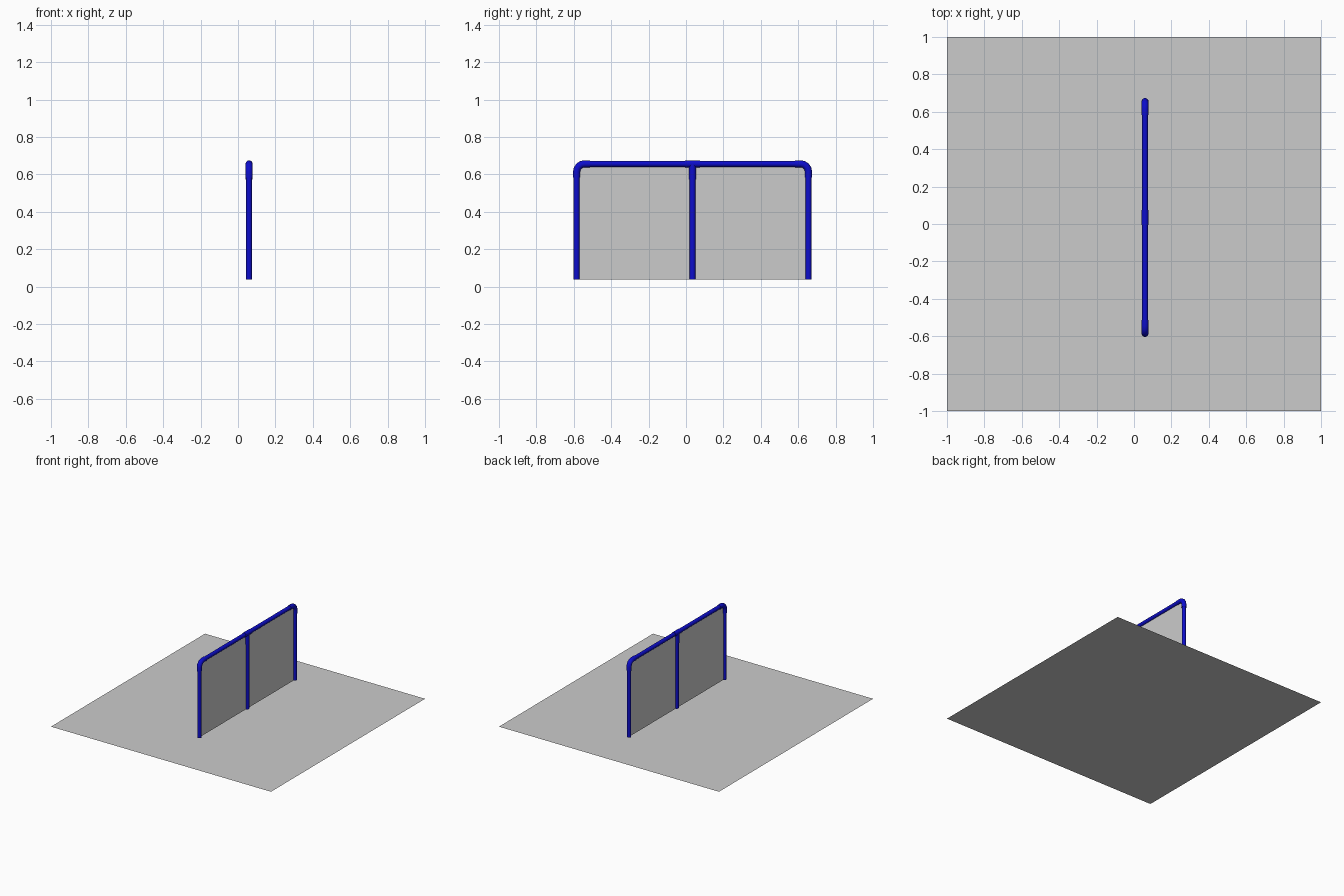
import bpy, math

if "Cube" in bpy.data.objects:
    bpy.data.objects.remove(bpy.data.objects["Cube"])

def material(name, rgb):
    m = bpy.data.materials.new(name)
    m.diffuse_color = (*rgb, 1)
    m.use_nodes = True
    m.node_tree.nodes["Principled BSDF"].inputs["Base Color"].default_value = m.diffuse_color
    return m

GREY = material("light grey", (0.6, 0.6, 0.6))
BLUE = material("pipe blue", (0.004, 0.004, 0.6))

X = 0.059                              # plane of the partition
Y0, YM, Y1 = -0.585, 0.035, 0.655      # post positions
Z0, Z1 = 0.037, 0.656                  # pipe foot, rail centre
PIPE, FITTING = 0.016, 0.019

def sheet(name, corners):
    me = bpy.data.meshes.new(name)
    me.from_pydata(corners, [], [(0, 1, 2, 3)])
    me.materials.append(GREY)
    ob = bpy.data.objects.new(name, me)
    bpy.context.collection.objects.link(ob)

def tube(name, path, radius):
    """Round capped tube through (y, z) points in the partition plane."""
    cu = bpy.data.curves.new(name, 'CURVE')
    cu.dimensions = '3D'
    cu.bevel_depth = radius
    cu.bevel_resolution = 4
    cu.use_fill_caps = True
    sp = cu.splines.new('POLY')
    sp.points.add(len(path) - 1)
    for p, (y, z) in zip(sp.points, path):
        p.co = (X, y, z, 1)
    cu.materials.append(BLUE)
    ob = bpy.data.objects.new(name, cu)
    bpy.context.collection.objects.link(ob)
    bpy.ops.object.select_all(action='DESELECT')
    ob.select_set(True)
    bpy.context.view_layer.objects.active = ob
    bpy.ops.object.convert(target='MESH')
    bpy.ops.object.shade_smooth_by_angle(angle=math.radians(40))

# floor and hanging panel
sheet("floor_sheet", [(-1, -1, 0), (1, -1, 0), (1, 1, 0), (-1, 1, 0)])
sheet("panel_sheet", [(X, Y0, Z0), (X, Y1, Z0), (X, Y1, Z1 - 0.012), (X, Y0, Z1 - 0.012)])

# posts and top rail
for name, y, top in (("front_post", Y0, 0.6), ("middle_post", YM, Z1), ("back_post", Y1, 0.6)):
    tube(name, [(y, Z0), (y, top)], PIPE)
tube("top_rail", [(Y0 + 0.05, Z1), (Y1 - 0.05, Z1)], PIPE)

# corner elbows
R = 0.042
for name, y, s in (("front_elbow", Y0, 1), ("back_elbow", Y1, -1)):
    arc = [(y + s * R * (1 - math.cos(a)), Z1 - R + R * math.sin(a))
           for a in (math.radians(22.5 * i) for i in range(5))]
    tube(name, [(y, Z1 - 0.073)] + arc + [(y + s * 0.073, Z1)], FITTING)

# tee fitting
tube("tee_sleeve", [(YM - 0.04, Z1), (YM + 0.04, Z1)], FITTING)
tube("tee_stem", [(YM, Z1 - 0.084), (YM, Z1)], FITTING)
